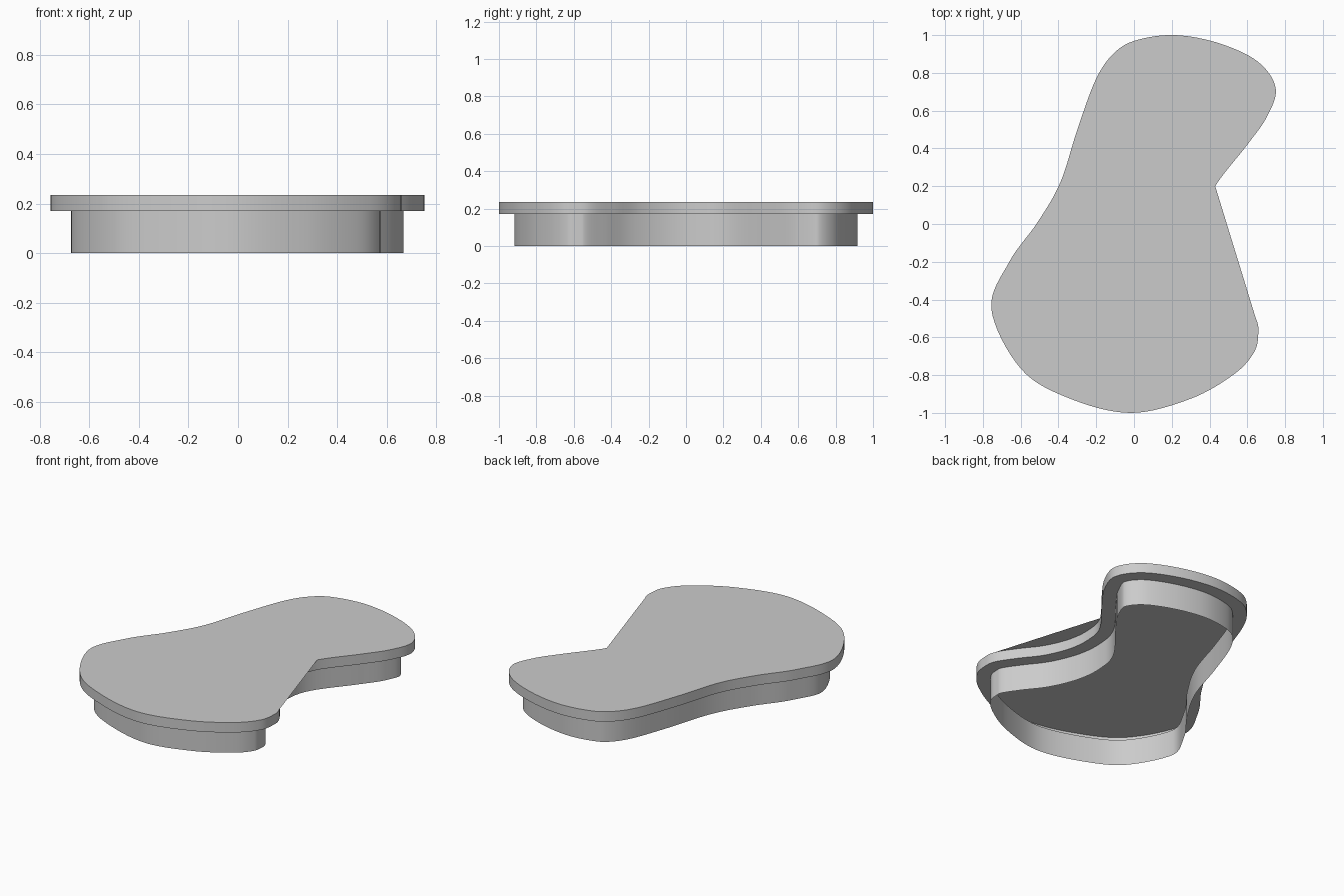
import bpy
import bmesh
import math
from mathutils import Vector

cube = bpy.data.objects.get("Cube")
if cube:
    bpy.data.objects.remove(cube, do_unlink=True)

TOP, LEDGE, INSET, STEPS = 0.235, 0.17, 0.083, 8

grey = bpy.data.materials.new("plain grey")
grey.use_nodes = True
grey.diffuse_color = (0.6, 0.6, 0.6, 1)
grey.node_tree.nodes["Principled BSDF"].inputs["Base Color"].default_value = (0.6, 0.6, 0.6, 1)

# Counter-clockwise outline; the first few points form the concave waist
waist = [(.43, .2), (.6, .42)]
outline = waist + [
    (.705, .57), (.75, .72), (.655, .86), (.45, .957), (.22, 1.0), (.02, .975),
    (-.1, .91), (-.2, .77), (-.3, .5), (-.39, .22), (-.51, .01), (-.66, -.2),
    (-.755, -.45), (-.6, -.765), (-.35, -.92), (-.02, -1.0), (.3, -.925),
    (.53, -.795), (.635, -.68), (.658, -.58), (.645, -.5),
    (.57, -.385), (.47, -.25), (.405, -.09), (.393, .06)]
WAIST_START = outline.index((.645, -.5))


def smooth_loop(points):
    """Catmull-Rom curve through a closed list of points."""
    pts = [Vector(p) for p in points]
    n, result = len(pts), []
    for i in range(n):
        a, b, c, d = (pts[(i + k) % n] for k in (-1, 0, 1, 2))
        for s in range(STEPS):
            t = s / STEPS
            result.append(0.5 * (2 * b + (c - a) * t + (2 * a - 5 * b + 4 * c - d) * t ** 2
                                 + (3 * b - a - 3 * c + d) * t ** 3))
    return result


def inset_loop(points, dist):
    """Move each point of a closed loop inwards along its normal."""
    result = []
    for i, p in enumerate(points):
        t = (points[(i + 1) % len(points)] - points[i - 1]).normalized()
        result.append(p + Vector((-t.y, t.x)) * dist)
    return result


def make_object(name, bm):
    mesh = bpy.data.meshes.new(name)
    bm.to_mesh(mesh)
    bm.free()
    mesh.materials.append(grey)
    obj = bpy.data.objects.new(name, mesh)
    bpy.context.collection.objects.link(obj)
    bpy.ops.object.select_all(action='DESELECT')
    obj.select_set(True)
    bpy.context.view_layer.objects.active = obj
    bpy.ops.object.shade_smooth_by_angle(angle=math.radians(35))
    return obj


def loft(name, rings):
    """Skin a stack of closed loops given from bottom or inside to top."""
    bm = bmesh.new()
    rows = [[bm.verts.new((p.x, p.y, z)) for p in loop] for loop, z in rings]
    for low, high in zip(rows, rows[1:]):
        for i in range(len(low)):
            j = (i + 1) % len(low)
            bm.faces.new((low[i], low[j], high[j], high[i]))
    return make_object(name, bm)


outer = smooth_loop(outline)
inner = inset_loop(outer, INSET)

# Open hollow skirt below the panel
loft("skirt_wall", [(inner, 0), (inner, LEDGE)])

# Overhanging rim: flat underside and upright edge
loft("panel_rim", [(inner, LEDGE), (outer, LEDGE), (outer, TOP)])

# Top sheet, running straight across the lower side of the waist
bm = bmesh.new()
sheet = outer[:WAIST_START * STEPS + 1]
face = bm.faces.new([bm.verts.new((p.x, p.y, TOP)) for p in sheet])
bmesh.ops.triangulate(bm, faces=[face])
make_object("top_panel", bm)
